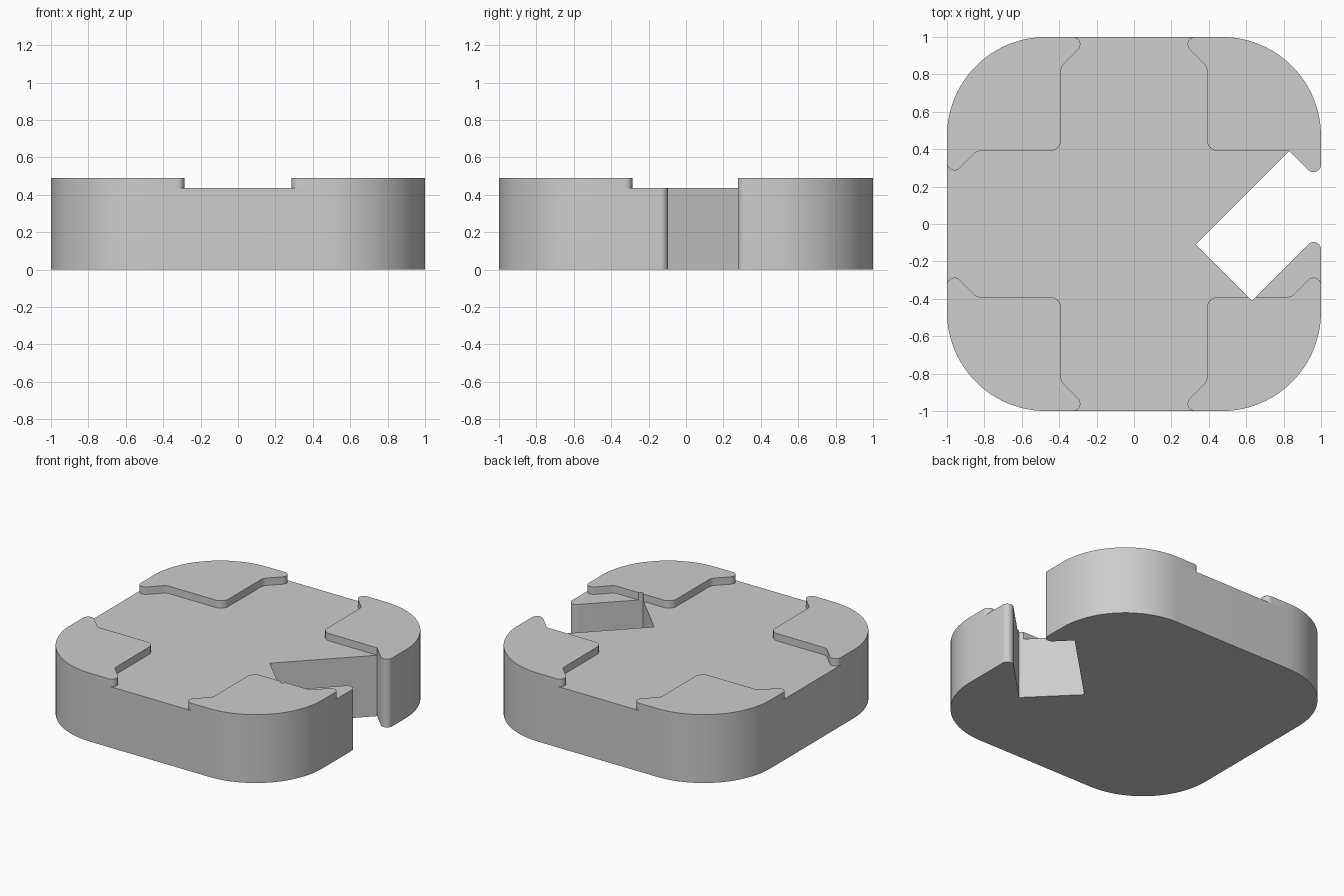
import bpy
import bmesh
from math import cos, sin, radians
from mathutils import Vector

cube = bpy.data.objects.get("Cube")
if cube:
    bpy.data.objects.remove(cube, do_unlink=True)

FLOOR, TOP = 0.437, 0.49   # height of the plate and of the raised pads
CORNER = 0.53              # large corner radius
TIP = 0.04                 # radius of the pointed tips

grey = bpy.data.materials.new("plain_grey")
grey.use_nodes = True
grey.diffuse_color = (0.61, 0.61, 0.61, 1)
grey.node_tree.nodes["Principled BSDF"].inputs["Base Color"].default_value = (0.61, 0.61, 0.61, 1)


def rounded(corners):
    """Outline from (x, y, radius) corners, each rounded by an arc."""
    out = []
    for i, (x, y, r) in enumerate(corners):
        p = Vector((x, y))
        if r == 0:
            out.append(p)
            continue
        u = (Vector(corners[i - 1][:2]) - p).normalized()
        v = (Vector(corners[(i + 1) % len(corners)][:2]) - p).normalized()
        mid = (u + v).normalized()
        centre = p + mid * (r / abs(u.cross(mid)))
        # unit directions from the arc centre to its two tangent points
        start = (u * u.dot(mid) - mid).normalized()
        end = (v * v.dot(mid) - mid).normalized()
        side = (end - start * start.dot(end)).normalized()
        sweep = start.angle(end)
        steps = 24 if r > 0.2 else 10
        for k in range(steps + 1):
            a = sweep * k / steps
            out.append(centre + (start * cos(a) + side * sin(a)) * r)
    return out


def prism(name, outline, z0, z1, closed=True):
    """Extrude an anticlockwise outline between two heights."""
    bm = bmesh.new()
    low = [bm.verts.new((p.x, p.y, z0)) for p in outline]
    high = [bm.verts.new((p.x, p.y, z1)) for p in outline]
    n = len(outline)
    for i in range(n):
        j = (i + 1) % n
        bm.faces.new((low[i], low[j], high[j], high[i]))
    bm.faces.new(high)
    if closed:
        bm.faces.new(low[::-1])
    mesh = bpy.data.meshes.new(name)
    bm.to_mesh(mesh)
    bm.free()
    mesh.materials.append(grey)
    obj = bpy.data.objects.new(name, mesh)
    bpy.context.collection.objects.link(obj)
    return obj


# Plate with large round corners and an angled notch in its +x side
plate = [(-1, -1, CORNER), (1, -1, CORNER),
         (1, -0.04, TIP), (0.63, -0.41, 0), (0.33, -0.11, 0), (0.83, 0.39, 0), (1, 0.22, TIP),
         (1, 1, CORNER), (-1, 1, CORNER)]
parts = [prism("notched_plate", rounded(plate), 0, FLOOR)]

# Raised corner pads, mirrored; the two beside the notch follow its walls
E = 0.39
for depth, sy in (("front", -1), ("back", 1)):
    for side, sx in (("right", -1), ("left", 1)):
        edge = [(0.83, E, 0), (1, 0.22, TIP)] if (sx, sy) == (1, 1) else [(0.84, E, 0.05), (1, 0.23, TIP)]
        bite = [(0.61, E, 0), (0.63, 0.41, 0), (0.65, E, 0)] if (sx, sy) == (1, -1) else []
        pad = [(0.23, 1, TIP), (E, 0.84, 0.05), (E, E, 0.06)] + bite + edge + [(1, 1, CORNER)]
        pad = [(x * sx, y * sy, r) for x, y, r in pad]
        if sx * sy < 0:
            pad.reverse()
        parts.append(prism(f"{depth}_{side}_pad", rounded(pad), FLOOR, TOP, closed=False))

# Smooth the curved walls, keep the rims sharp
bpy.ops.object.select_all(action="DESELECT")
for obj in parts:
    obj.select_set(True)
bpy.context.view_layer.objects.active = parts[0]
bpy.ops.object.shade_smooth_by_angle(angle=radians(30))
